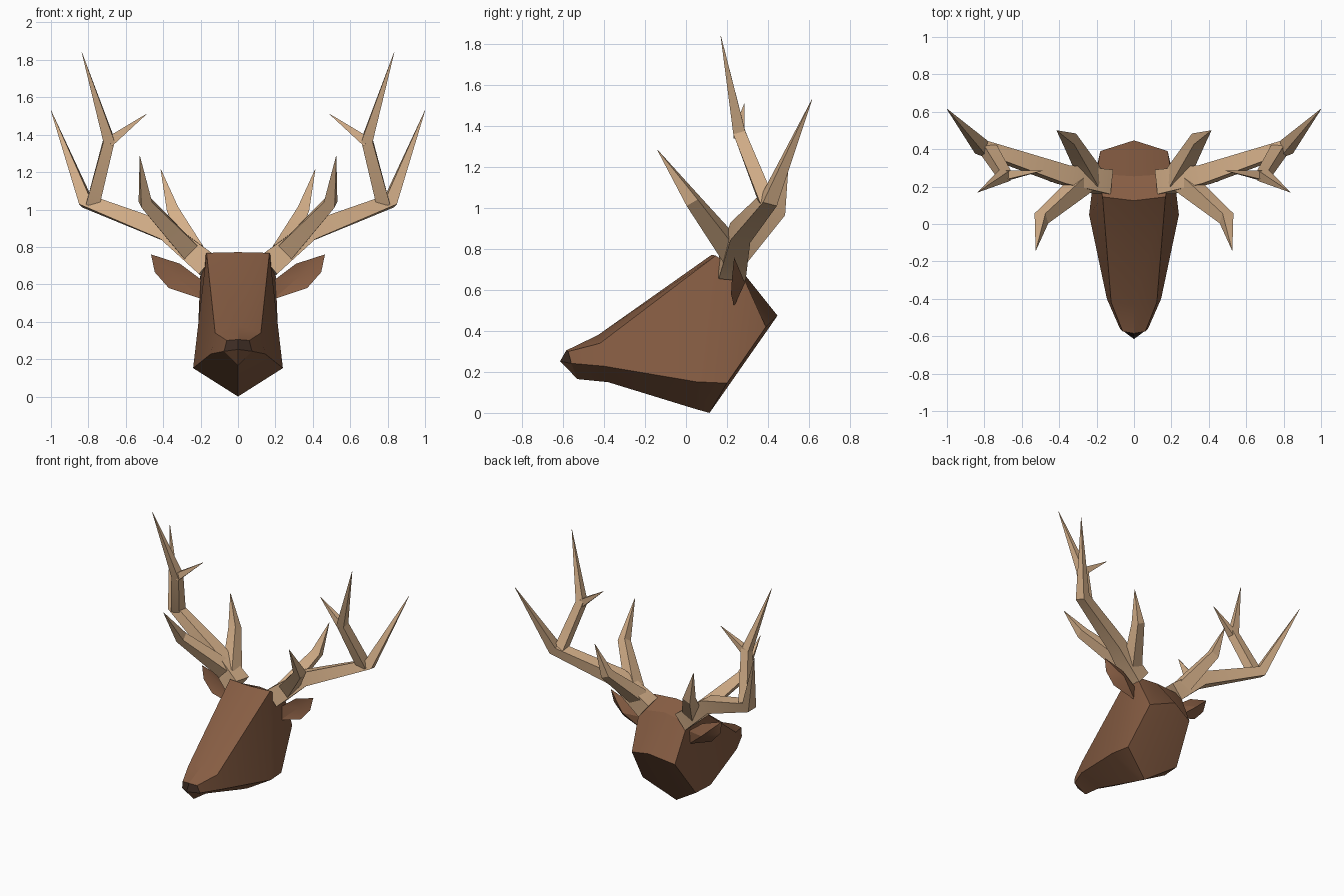
import bpy, bmesh, math
from mathutils import Vector

if "Cube" in bpy.data.objects:
    bpy.data.objects.remove(bpy.data.objects["Cube"])


def material(name, rgb):
    m = bpy.data.materials.new(name)
    m.diffuse_color = (*rgb, 1)
    m.use_nodes = True
    m.node_tree.nodes["Principled BSDF"].inputs["Base Color"].default_value = m.diffuse_color
    return m


BROWN = material("brown fur", (0.24, 0.109, 0.056))
DARK = material("dark nose", (0.05, 0.027, 0.018))
TAN = material("tan antler", (0.66, 0.43, 0.25))


def finish(bm, name, mats):
    """Mirror the right half across x, fix normals, make the object."""
    bmesh.ops.mirror(bm, geom=bm.verts[:] + bm.edges[:] + bm.faces[:],
                     axis='X', merge_dist=0.001)
    bmesh.ops.recalc_face_normals(bm, faces=bm.faces[:])
    me = bpy.data.meshes.new(name)
    bm.to_mesh(me)
    bm.free()
    for m in mats:
        me.materials.append(m)
    ob = bpy.data.objects.new(name, me)
    bpy.context.collection.objects.link(ob)
    bpy.ops.object.select_all(action='DESELECT')
    ob.select_set(True)
    bpy.context.view_layer.objects.active = ob
    bpy.ops.object.shade_smooth_by_angle(angle=math.radians(25))
    return ob


# Head: half cross-sections (crown, upper edge, lower edge, underside)
bm = bmesh.new()
sections = [
    [(0, -.585, .305), (.06, -.575, .30), (.075, -.56, .242), (0, -.53, .165)],
    [(0, -.43, .38), (.122, -.42, .34), (.145, -.40, .228), (0, -.38, .15)],
    [(0, .125, .772), (.168, .145, .768), (.24, .05, .152), (0, .05, .018)],
    [(0, .255, .715), (.2, .268, .69), (.222, .2, .145), (0, .115, 0)],
]
rings = [[bm.verts.new(p) for p in s] for s in sections]
for a, b in zip(rings, rings[1:]):
    for i in range(3):
        bm.faces.new((a[i], a[i + 1], b[i + 1], b[i]))
# Back of the skull and neck cut
crown, upper, lower, under = rings[-1]
nape = bm.verts.new((0, .447, .475))
nape_side = bm.verts.new((.18, .39, .42))
bm.faces.new((crown, upper, nape_side, nape))
bm.faces.new((upper, lower, nape_side))
bm.faces.new((nape, nape_side, lower, under))
# Nose and chin
tip = bm.verts.new((0, -.615, .252))
c, u, l, b = rings[0]
bm.faces.new((c, u, l, tip)).material_index = 1
bm.faces.new((tip, l, b))
finish(bm, "head", [BROWN, DARK])

# Ears: cupped leaf outline with a ridge behind
bm = bmesh.new()
outline = [(.19, .24, .62), (.31, .245, .71), (.465, .235, .76),
           (.445, .225, .665), (.37, .22, .58), (.19, .235, .52)]
vs = [bm.verts.new(p) for p in outline]
front = bm.verts.new((.33, .255, .645))
back = bm.verts.new((.33, .288, .635))
for i in range(6):
    p, q = vs[i], vs[(i + 1) % 6]
    bm.faces.new((p, q, front))
    bm.faces.new((q, p, back))
finish(bm, "ears", [BROWN])


def branch(bm, path):
    """Square tapering tube; path holds (x, y, z, half width)."""
    pts = [Vector(p[:3]) for p in path]
    last = len(pts) - 1
    rows = []
    for i, p in enumerate(pts):
        d = (pts[min(i + 1, last)] - p).normalized() + (p - pts[max(i - 1, 0)]).normalized()
        s = d.cross(Vector((0, 1, 0))).normalized()
        t = s.cross(d).normalized()
        w = path[i][3]
        rows.append([bm.verts.new(p + (s * x + t * y) * w)
                     for x, y in ((1, 1), (-1, 1), (-1, -1), (1, -1))])
    for a, b in zip(rows, rows[1:]):
        for i in range(4):
            j = (i + 1) % 4
            bm.faces.new((a[i], a[j], b[j], b[i]))
    bm.faces.new(rows[0])
    bm.faces.new(rows[-1])


# Antlers: main beam, upper prong with its spur, front tine, rear tine
bm = bmesh.new()
branch(bm, [(.16, .225, .70, .066), (.38, .265, .88, .05),
            (.815, .41, 1.045, .036), (1.0, .615, 1.53, .001)])
branch(bm, [(.775, .395, 1.03, .036), (.69, .26, 1.37, .03), (.835, .17, 1.84, .001)])
branch(bm, [(.69, .26, 1.36, .027), (.49, .285, 1.51, .001)])
branch(bm, [(.26, .23, .78, .05), (.495, .03, 1.04, .032), (.525, -.14, 1.285, .001)])
branch(bm, [(.22, .24, .76, .05), (.345, .455, .99, .032), (.413, .50, 1.215, .001)])
finish(bm, "antlers", [TAN])
